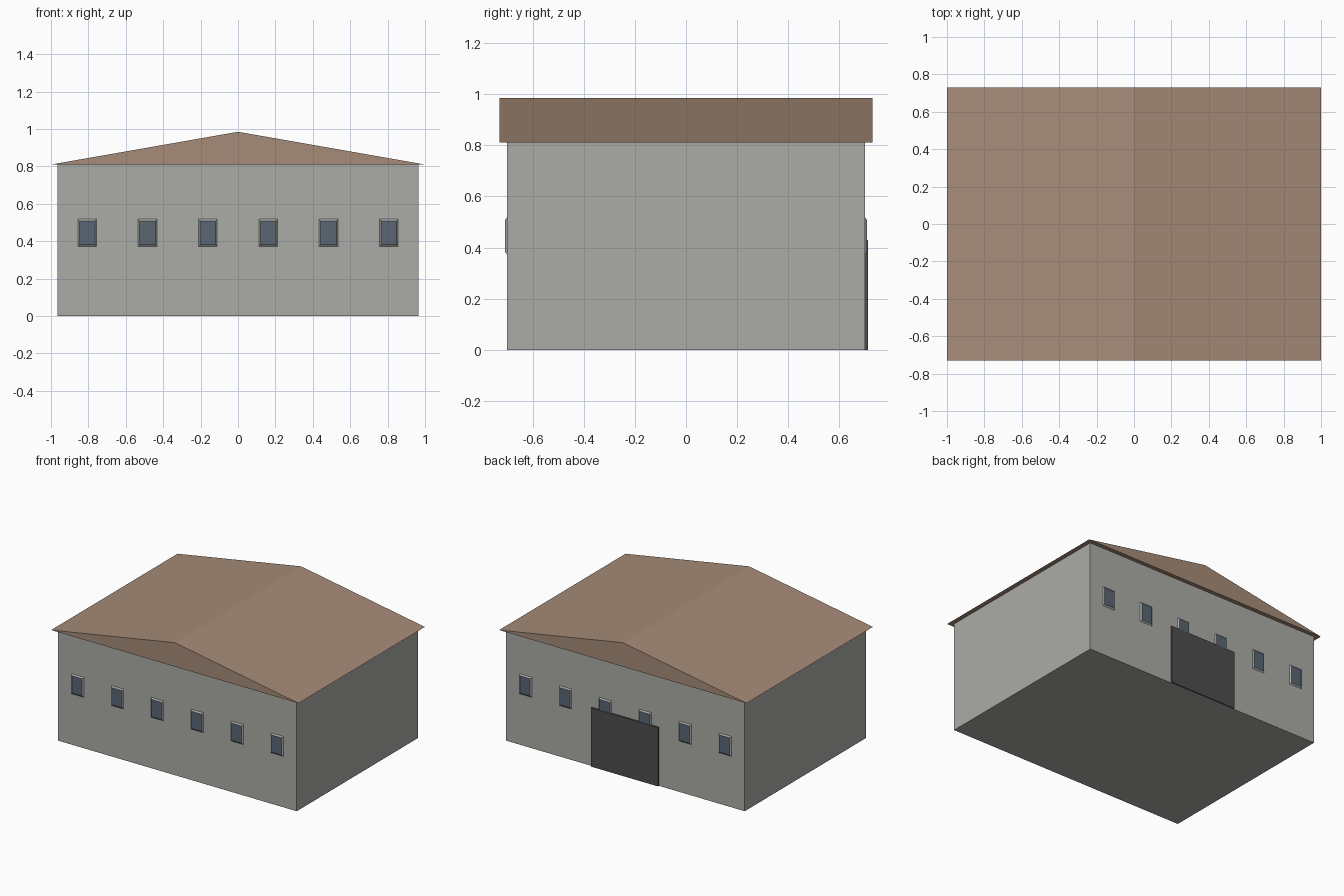
import bpy, bmesh

if "Cube" in bpy.data.objects:
    bpy.data.objects.remove(bpy.data.objects["Cube"])

def material(name, rgb):
    m = bpy.data.materials.new(name)
    m.diffuse_color = (*rgb, 1)
    m.use_nodes = True
    m.node_tree.nodes["Principled BSDF"].inputs["Base Color"].default_value = m.diffuse_color
    return m

WALL = material("wall grey", (0.41, 0.41, 0.385))
ROOF = material("roof brown", (0.38, 0.26, 0.19))
GLASS = material("window blue grey", (0.10, 0.135, 0.175))
DOOR = material("door charcoal", (0.075, 0.075, 0.075))

def build(name, verts, faces, mats):
    """Mesh object from a few points, normals made consistent."""
    me = bpy.data.meshes.new(name)
    me.from_pydata(verts, [], faces)
    bm = bmesh.new()
    bm.from_mesh(me)
    bmesh.ops.recalc_face_normals(bm, faces=bm.faces)
    bm.to_mesh(me)
    bm.free()
    for m in mats:
        me.materials.append(m)
    ob = bpy.data.objects.new(name, me)
    bpy.context.collection.objects.link(ob)
    return ob

def prism(name, profile, y0, y1, mat):
    """Extrude an x-z profile along y."""
    n = len(profile)
    verts = [(x, y, z) for y in (y0, y1) for x, z in profile]
    faces = [tuple(range(n)), tuple(range(n, 2 * n))]
    faces += [(i, (i + 1) % n, n + (i + 1) % n, n + i) for i in range(n)]
    return build(name, verts, faces, [mat])

def rect(x0, x1, z0, z1):
    return [(x0, z0), (x1, z0), (x1, z1), (x0, z1)]

# Main hall and solid gable roof with small overhang
prism("walls", rect(-0.965, 0.965, 0, 0.81), -0.70, 0.70, WALL)
prism("gable_roof", [(-1, 0.81), (1, 0.81), (0, 0.985)], -0.73, 0.73, ROOF)

# Sliding door on the back
prism("back_door", rect(-0.27, 0.27, 0, 0.43), 0.699, 0.711, DOOR)

# Windows: shallow plates with bevelled grey rims, six on front and back
def window(name, cx, side):
    outer = rect(cx - 0.05, cx + 0.05, 0.372, 0.518)
    inner = rect(cx - 0.042, cx + 0.042, 0.382, 0.508)
    verts = [(x, side * 0.70, z) for x, z in outer]
    verts += [(x, side * 0.708, z) for x, z in inner]
    faces = [(0, 1, 2, 3), (4, 5, 6, 7)]
    faces += [(i, (i + 1) % 4, 4 + (i + 1) % 4, 4 + i) for i in range(4)]
    ob = build(name, verts, faces, [WALL, GLASS])
    for p in ob.data.polygons:
        if p.normal.y * side > 0.9:
            p.material_index = 1

for side, label in ((-1, "front"), (1, "back")):
    for i in range(6):
        window(f"{label}_window_{i + 1}", (i - 2.5) * 0.3225, side)
